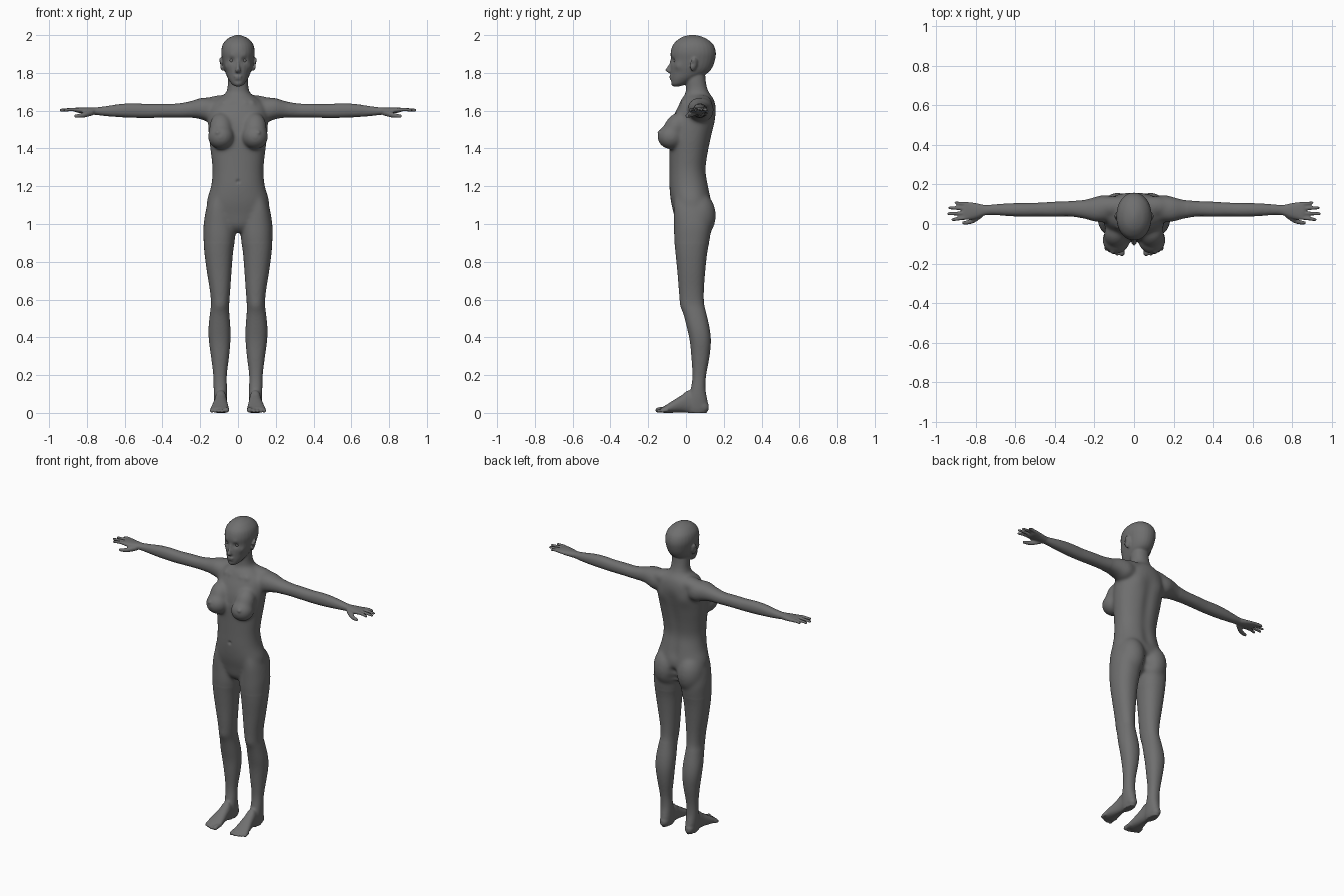
import bpy, bmesh, math
from mathutils import Vector, Matrix, kdtree

bm = bmesh.new()


def spline(rows, steps=4):
    """Catmull-Rom resampling of rows of numbers."""
    out = []
    for i in range(len(rows) - 1):
        a, b, c, d = (rows[max(i - 1, 0)], rows[i], rows[i + 1], rows[min(i + 2, len(rows) - 1)])
        for k in range(steps):
            t = k / steps
            out.append([0.5 * (2 * q + (r - p) * t + (2 * p - 5 * q + 4 * r - s) * t * t
                               + (3 * q - p - 3 * r + s) * t ** 3) for p, q, r, s in zip(a, b, c, d)])
    return out + [list(rows[-1])]


def loft(axis, rows, side=1, power=2.2, n=28, steps=4):
    """Skin rounded sections; row = (position on axis, min, max, min, max of other axes)."""
    rings = []
    for t, a0, a1, b0, b1 in spline(rows, steps):
        ring = []
        for k in range(n):
            ang = 2 * math.pi * k / n
            c, s = math.cos(ang), math.sin(ang)
            a = (a0 + a1) / 2 + (a1 - a0) / 2 * math.copysign(abs(c) ** (2 / power), c)
            b = (b0 + b1) / 2 + (b1 - b0) / 2 * math.copysign(abs(s) ** (2 / power), s)
            p = {'x': (t, a, b), 'y': (a, t, b), 'z': (a, b, t)}[axis]
            ring.append(bm.verts.new((p[0] * side, p[1], p[2])))
        rings.append(ring)
    bm.faces.new(rings[0])
    bm.faces.new(rings[-1][::-1])
    for r, q in zip(rings, rings[1:]):
        for k in range(n):
            bm.faces.new((r[k], q[k], q[(k + 1) % n], r[(k + 1) % n]))


def blob(center, radii, side=1, tilt=(0, 0, 0)):
    """Ellipsoid, tilted by degrees about x, y, z."""
    m = Matrix.Translation(center)
    for ang, ax in zip(tilt, 'XYZ'):
        m = m @ Matrix.Rotation(math.radians(ang), 4, ax)
    m = Matrix.Diagonal((side, 1, 1, 1)) @ m @ Matrix.Diagonal((*radii, 1))
    bmesh.ops.create_icosphere(bm, subdivisions=3, radius=1, matrix=m)


def digit(axis, pts, side):
    """Finger or toe: round tube through (position, a, b, radius) with a domed tip."""
    rows = [(t, a - r, a + r, b - r, b + r) for t, a, b, r in pts]
    t, a, b, r = pts[-1]
    d = math.copysign(r, t - pts[0][0])
    for k, f in ((.5, .86), (.85, .5), (1, .1)):
        rows.append((t + d * k, a - r * f, a + r * f, b - r * f, b + r * f))
    loft(axis, rows, side, 2, 12, 3)


# Torso and neck
loft('z', [(.955, -.03, .03, -.02, .05), (.99, -.10, .10, -.05, .11), (1.05, -.155, .155, -.064, .13),
           (1.12, -.165, .165, -.08, .135), (1.2, -.143, .143, -.088, .122), (1.28, -.135, .135, -.088, .108),
           (1.36, -.142, .142, -.088, .117), (1.44, -.152, .152, -.088, .133), (1.52, -.158, .158, -.08, .15),
           (1.58, -.158, .158, -.062, .159), (1.63, -.147, .147, -.038, .156), (1.665, -.105, .105, -.022, .145),
           (1.69, -.068, .068, -.004, .126), (1.72, -.056, .056, .0, .112), (1.76, -.053, .053, -.0, .104),
           (1.82, -.05, .05, .0, .1)])

# Head
loft('z', [(1.728, -.012, .012, -.066, -.035), (1.74, -.032, .032, -.078, .0), (1.77, -.053, .053, -.081, .06),
           (1.80, -.066, .066, -.082, .115), (1.83, -.076, .076, -.082, .14), (1.87, -.084, .084, -.08, .154),
           (1.91, -.089, .089, -.081, .158), (1.95, -.081, .081, -.068, .144), (1.98, -.056, .056, -.037, .11),
           (1.995, -.027, .027, -.005, .073), (2.001, -.006, .006, .025, .045)], power=2.1)
# Nose and lips
loft('z', [(1.875, -.007, .007, -.081, -.06), (1.845, -.008, .008, -.091, -.06),
           (1.82, -.012, .012, -.107, -.06), (1.81, -.015, .015, -.107, -.06), (1.8, -.012, .012, -.092, -.06)])
blob((0, -.078, 1.781), (.023, .011, .006))
blob((0, -.077, 1.768), (.019, .011, .007))

for s in (1, -1):
    # Ears, breasts, buttocks, shoulder caps
    blob((.088, .04, 1.845), (.008, .02, .036), s, (-12, 10, 22))
    blob((.09, -.08, 1.462), (.07, .072, .067), s, (0, 0, 12))
    blob((.09, -.056, 1.51), (.062, .06, .085), s, (-28, 0, 0))
    blob((.083, .066, 1.045), (.086, .093, .125), s)
    blob((.168, .076, 1.61), (.065, .068, .058), s)
    blob((.1, .088, 1.637), (.11, .052, .045), s, (0, 6, 0))
    # Leg
    loft('z', [(1.2, .06, .12, -.05, .08), (1.1, .045, .163, -.064, .12), (1.0, .018, .182, -.064, .134),
               (.93, .015, .183, -.063, .128),
               (.85, .026, .178, -.056, .113), (.75, .034, .165, -.046, .102), (.65, .041, .149, -.038, .095),
               (.58, .046, .143, -.03, .096), (.53, .046, .148, -.015, .107), (.45, .04, .156, .005, .125),
               (.38, .04, .154, .02, .132), (.3, .047, .143, .028, .125), (.2, .059, .131, .034, .107),
               (.13, .058, .129, .026, .103), (.08, .057, .127, .01, .111), (.03, .058, .122, .0, .118),
               (.0, .066, .115, .01, .11)], s)
    # Foot and toes
    loft('y', [(.12, .08, .105, .015, .045), (.095, .062, .12, 0, .07), (.02, .06, .122, 0, .12),
               (-.02, .057, .127, .003, .096), (-.08, .05, .141, 0, .058), (-.115, .047, .146, 0, .036),
               (-.13, .053, .141, .004, .028)], s)
    for i, tip in enumerate((-.148, -.15, -.144, -.136, -.126)):
        r = .0145 if i == 0 else .0105 - i * .0004
        x = .061 if i == 0 else .066 + .0187 * i
        digit('y', [(-.095, x, r + .006, r), (tip + .012, x, r + .003, r * .95), (tip, x, r, r)], s)
    # Arm and palm
    loft('x', [(.09, .02, .135, 1.56, 1.655), (.15, .01, .147, 1.54, 1.668), (.2, .012, .136, 1.555, 1.667),
               (.25, .026, .123, 1.562, 1.651), (.32, .038, .116, 1.563, 1.638), (.4, .037, .113, 1.563, 1.637),
               (.48, .038, .108, 1.561, 1.636), (.55, .037, .107, 1.562, 1.639), (.62, .039, .105, 1.565, 1.636),
               (.7, .045, .1, 1.571, 1.624), (.75, .044, .096, 1.577, 1.618), (.79, .03, .104, 1.581, 1.617),
               (.83, .021, .111, 1.587, 1.617), (.855, .021, .111, 1.591, 1.617), (.867, .03, .1, 1.597, 1.612)], s)
    # Fingers and thumb
    for y0, y1, tip in ((.033, .022, .916), (.055, .052, .937), (.078, .082, .93), (.1, .107, .9)):
        digit('x', [(.83, y0, 1.603, .0105), (.88, (y0 + y1) / 2, 1.606, .0095), (tip, y1, 1.603, .008)], s)
    digit('x', [(.765, .05, 1.592, .016), (.805, .022, 1.58, .015), (.835, .01, 1.574, .012),
                (.86, .006, 1.571, .009)], s)

bmesh.ops.recalc_face_normals(bm, faces=bm.faces[:])
mesh = bpy.data.meshes.new("body")
bm.to_mesh(mesh)
bm.free()
body = bpy.data.objects.new("body", mesh)
bpy.context.collection.objects.link(body)
bpy.context.view_layer.objects.active = body
body.select_set(True)

# Fuse all parts into one skin
mod = body.modifiers.new("fuse", 'REMESH')
mod.mode = 'VOXEL'
mod.voxel_size = .006
mod.use_smooth_shade = True
bpy.ops.object.modifier_apply(modifier=mod.name)

# Soften the joins: strongly on the trunk, lightly on face, hands and feet
regions = {"all": (1, lambda c: True),
           "limbs": (8, lambda c: .075 < c.z < 1.73 and abs(c.x) < .76),
           "trunk": (36, lambda c: .9 < c.z < 1.71 and abs(c.x) < .27)}
for name, (count, test) in regions.items():
    group = body.vertex_groups.new(name=name)
    group.add([v.index for v in body.data.vertices if test(v.co)], 1, 'REPLACE')
    mod = body.modifiers.new(name, 'SMOOTH')
    mod.iterations = count
    mod.vertex_group = name
    bpy.ops.object.modifier_apply(modifier=mod.name)

# Sculpted details: (centre, radius, push), mirrored in x
pushes = [((.033, -.072, 1.866), .016, (0, .01, 0)),       # eye sockets
          ((.034, -.075, 1.89), .016, (0, -.003, 0)),      # brows
          ((.0, -.09, 1.757), .012, (0, .005, 0)),         # chin fold
          ((.06, -.04, 1.835), .02, (.004, -.004, 0)),     # cheekbones
          ((.098, .03, 1.848), .012, (-.007, 0, 0)),       # ear hollows
          ((0, -.088, 1.225), .009, (0, .009, 0)),         # navel
          ((.108, -.14, 1.485), .011, (.002, -.008, 0)),   # nipples
          ((.08, -.02, 1.645), .018, (0, -.005, .003)),    # collar bones
          ((.04, -.02, 1.64), .015, (0, -.004, 0)),
          ((.09, .15, 1.54), .045, (0, .006, 0)),          # shoulder blades
          ((.095, -.03, .56), .035, (0, -.004, 0)),        # kneecaps
          ((0, .13, 1.0), .03, (0, -.02, 0)),              # cleft
          ((0, .13, 1.05), .025, (0, -.016, 0))]
pushes += [((0, .13, 1.16 + .04 * i), .035, (0, -.006, 0)) for i in range(11)]  # spine groove
verts = body.data.vertices
tree = kdtree.KDTree(len(verts))
for v in verts:
    tree.insert(v.co, v.index)
tree.balance()
for c, r, p in pushes:
    for s in ((1, -1) if c[0] else (1,)):
        for co, i, d in tree.find_range((c[0] * s, c[1], c[2]), r * 2.5):
            verts[i].co += Vector((p[0] * s, p[1], p[2])) * math.exp(-(d / r) ** 2)
body.data.update()

# Eyeballs
for name, s in (("left_eye", 1), ("right_eye", -1)):
    bpy.ops.mesh.primitive_uv_sphere_add(segments=24, ring_count=16, radius=.012, location=(.033 * s, -.0545, 1.866))
    bpy.context.object.name = name
    bpy.ops.object.shade_smooth()

# Dark grey skin
skin = bpy.data.materials.new("dark_grey")
skin.diffuse_color = (.16, .16, .16, 1)
for ob in bpy.data.objects:
    ob.data.materials.clear()
    ob.data.materials.append(skin)
